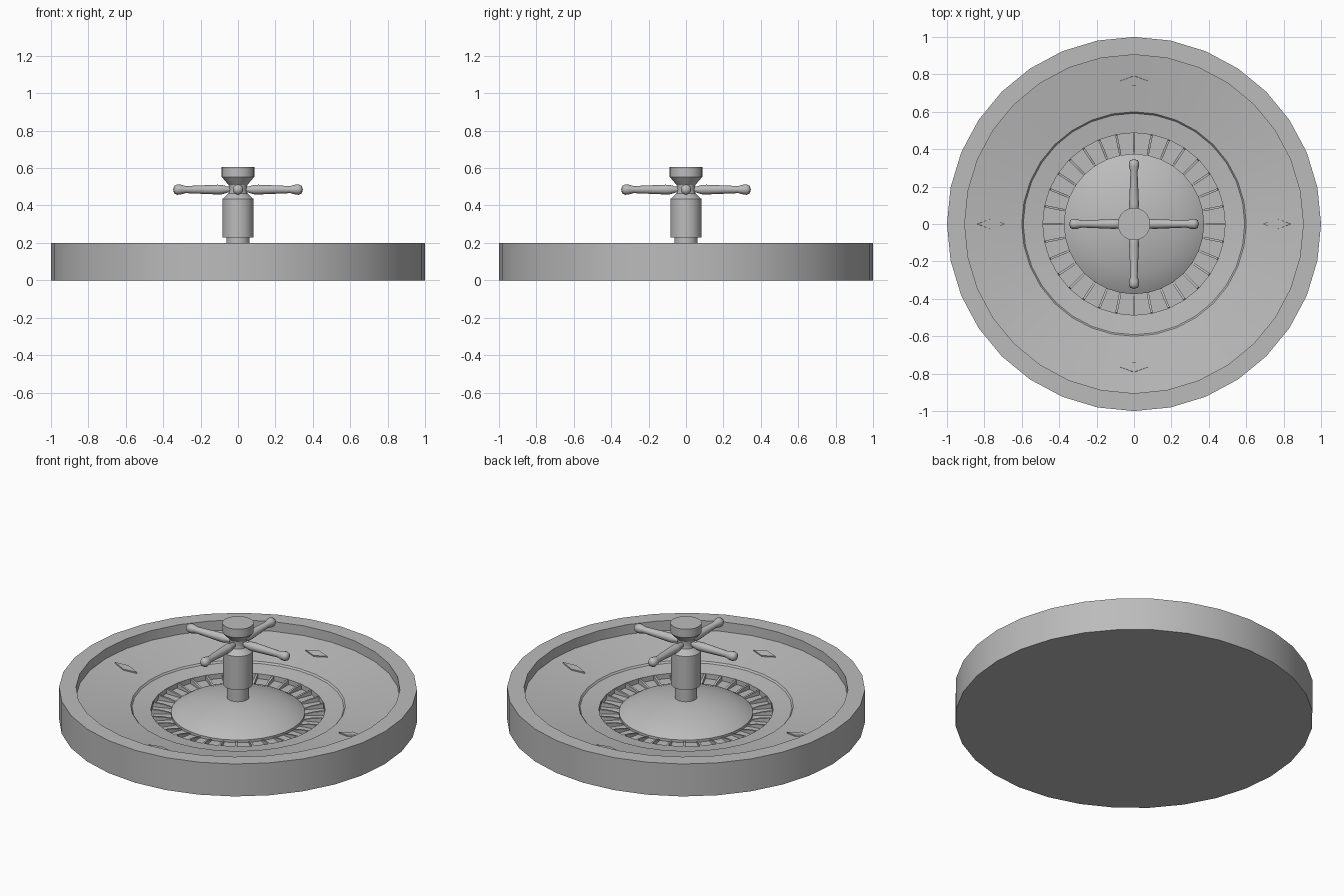
import bpy, bmesh, math
from mathutils import Matrix, Vector

cube = bpy.data.objects.get("Cube")
if cube:
    bpy.data.objects.remove(cube, do_unlink=True)

grey = bpy.data.materials.new("plain_grey")
grey.use_nodes = True
COLOUR = (0.5, 0.5, 0.5, 1)
grey.diffuse_color = COLOUR
grey.node_tree.nodes["Principled BSDF"].inputs["Base Color"].default_value = COLOUR


def finish(name, bm, matrix=None, smooth=30):
    """Turn a bmesh into a named grey object."""
    bmesh.ops.recalc_face_normals(bm, faces=bm.faces)
    mesh = bpy.data.meshes.new(name)
    if matrix:
        bm.transform(matrix)
    bm.to_mesh(mesh)
    bm.free()
    mesh.materials.append(grey)
    obj = bpy.data.objects.new(name, mesh)
    bpy.context.collection.objects.link(obj)
    if smooth:
        bpy.ops.object.select_all(action="DESELECT")
        obj.select_set(True)
        bpy.context.view_layer.objects.active = obj
        bpy.ops.object.shade_smooth_by_angle(angle=math.radians(smooth))
    return obj


def lathe(name, profile, sides, matrix=None, smooth=30):
    """Spin (radius, height) points about z; the ends lie on the axis."""
    bm = bmesh.new()
    rings = []
    for r, z in profile:
        if r == 0:
            rings.append([bm.verts.new((0, 0, z))] * sides)
        else:
            rings.append([bm.verts.new((r * math.cos(a), r * math.sin(a), z))
                          for a in (math.tau * i / sides for i in range(sides))])
    for low, high in zip(rings, rings[1:]):
        for i in range(sides):
            j = (i + 1) % sides
            corners = dict.fromkeys((low[i], low[j], high[j], high[i]))
            bm.faces.new(list(corners))
    return finish(name, bm, matrix, smooth)


def turned(angle):
    return Matrix.Rotation(angle, 4, "Z")


# Bowl: outer wall, flat rim, sloping track, small step and pocket trough
SIDES = 32
lathe("bowl", [(0, 0), (1, 0), (1, 0.2), (0.905, 0.2), (0.905, 0.14),
               (0.6, 0.093), (0.592, 0.083), (0.487, 0.07), (0.487, 0.04),
               (0.3, 0.04), (0, 0.04)], SIDES)

# Domed centre
lathe("centre_dome", [(0, 0.04), (0.375, 0.04), (0.375, 0.056), (0.34, 0.078),
                      (0.27, 0.106), (0.19, 0.128), (0.1, 0.144), (0, 0.15)], SIDES)

# Pocket dividers: thin wedges that fall towards the dome
bm = bmesh.new()
for i in range(SIDES):
    ends = []
    for side in (-0.006, 0.006):
        ends.append([bm.verts.new(turned(math.tau * i / SIDES) @ Vector((r, side, z)))
                     for r, z in ((0.37, 0.035), (0.485, 0.035), (0.483, 0.068),
                                  (0.425, 0.06), (0.37, 0.045))])
    bm.faces.new(ends[0])
    bm.faces.new(ends[1])
    for k in range(5):
        m = (k + 1) % 5
        bm.faces.new((ends[0][k], ends[0][m], ends[1][m], ends[1][k]))
finish("pocket_dividers", bm, smooth=0)

# Diamond deflectors, alternately along and across the track
for i, name in enumerate(("left", "back", "right", "front")):
    long, wide = (0.076, 0.028) if i % 2 == 0 else (0.028, 0.076)
    bm = bmesh.new()
    base = [(long, 0), (0, wide), (-long, 0), (0, -wide)]
    low = [bm.verts.new((x, y, -0.012)) for x, y in base]
    high = [bm.verts.new((x, y, 0.008)) for x, y in base]
    bm.faces.new(low)
    bm.faces.new(high)
    for k in range(4):
        m = (k + 1) % 4
        bm.faces.new((low[k], low[m], high[m], high[k]))
    slope = Matrix.Rotation(-math.atan2(0.047, 0.305), 4, "Y")
    place = turned(math.tau * i / 4) @ Matrix.Translation((0.765, 0, 0.1185)) @ slope
    finish(name + "_deflector", bm, place, smooth=0)

# Turret: stem, barrel, narrow neck and flared cap
lathe("turret", [(0, 0.12), (0.062, 0.12), (0.062, 0.228), (0.083, 0.228),
                 (0.083, 0.435), (0.068, 0.448), (0.05, 0.465), (0.046, 0.485),
                 (0.05, 0.51), (0.068, 0.53), (0.087, 0.553), (0.087, 0.605),
                 (0, 0.605)], SIDES)

# Four handles with knobbed ends
for i, name in enumerate(("left", "back", "right", "front")):
    place = (Matrix.Translation((0, 0, 0.485)) @ turned(math.tau * i / 4)
             @ Matrix.Rotation(math.pi / 2, 4, "Y"))
    lathe(name + "_handle", [(0, 0.02), (0.014, 0.02), (0.016, 0.055), (0.025, 0.085),
                             (0.026, 0.11), (0.019, 0.28), (0.026, 0.305),
                             (0.028, 0.325), (0.02, 0.341), (0, 0.347)],
          12, place, smooth=50)
